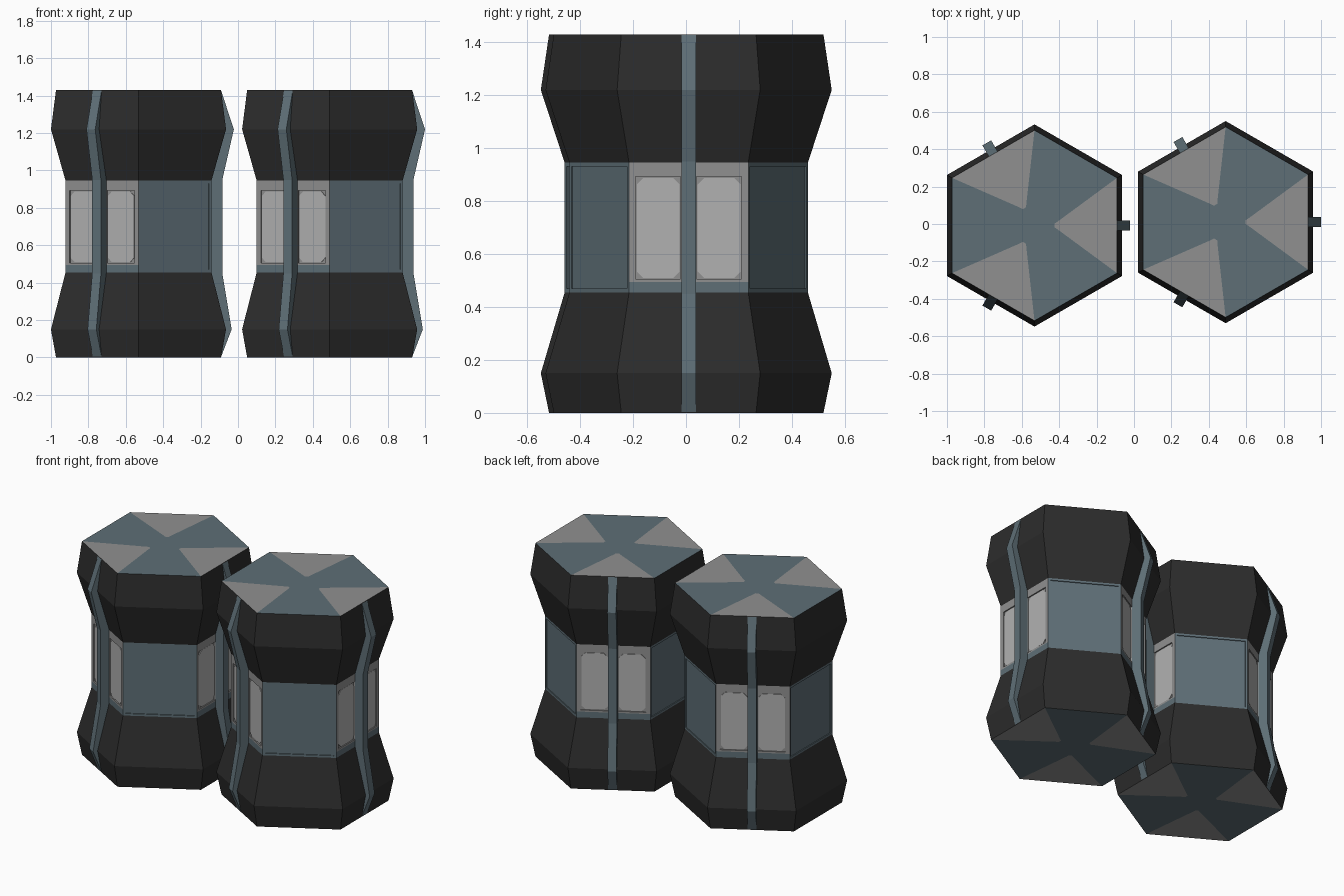
import bpy, bmesh, math
from mathutils import Vector

if "Cube" in bpy.data.objects:
    bpy.data.objects.remove(bpy.data.objects["Cube"])

def material(name, rgb):
    m = bpy.data.materials.new(name)
    m.diffuse_color = (*rgb, 1)
    m.use_nodes = True
    m.node_tree.nodes["Principled BSDF"].inputs["Base Color"].default_value = m.diffuse_color
    return m

DARK = material("charcoal", (0.025, 0.025, 0.025))
BLUE = material("slate blue", (0.112, 0.158, 0.182))
GREY = material("mid grey", (0.28, 0.28, 0.28))
LIGHT = material("light grey", (0.44, 0.44, 0.44))
MATS = [DARK, BLUE, GREY, LIGHT]
D, B, G, L = range(4)
TAN30 = math.tan(math.radians(30))
CAP, MID, TOP = 0.441, 0.39, 1.43
Z0, Z1 = 0.455, 0.945

def pt(side, a, u, z):
    """Point on a hexagon side: a outward, u along the side, z up."""
    t = math.radians(60 * side)
    return Vector((a * math.cos(t) - u * math.sin(t), a * math.sin(t) + u * math.cos(t), z))

def add_face(bm, points, mat):
    f = bm.faces.new([bm.verts.new(p) for p in points])
    f.material_index = mat
    return f

def rect(side, a, u0, u1, z0, z1):
    return [pt(side, a, u0, z0), pt(side, a, u1, z0), pt(side, a, u1, z1), pt(side, a, u0, z1)]

def ring(bm, outer, inner, mat):
    n = len(outer)
    for i in range(n):
        j = (i + 1) % n
        add_face(bm, [outer[i], outer[j], inner[j], inner[i]], mat)

def finish(bm, name, loc, recalc=False):
    bmesh.ops.remove_doubles(bm, verts=bm.verts, dist=0.0001)
    if recalc:
        bmesh.ops.recalc_face_normals(bm, faces=bm.faces)
    me = bpy.data.meshes.new(name)
    bm.to_mesh(me)
    bm.free()
    for m in MATS:
        me.materials.append(m)
    ob = bpy.data.objects.new(name, me)
    ob.location = loc
    bpy.context.collection.objects.link(ob)

def shell(name, loc, profile):
    """Flared dark hexagonal shell."""
    bm = bmesh.new()
    for s in range(6):
        for (a, z), (b, w) in zip(profile, profile[1:]):
            add_face(bm, [pt(s, a, -a * TAN30, z), pt(s, a, a * TAN30, z),
                          pt(s, b, b * TAN30, w), pt(s, b, -b * TAN30, w)], D)
    finish(bm, name, loc)

def cap(name, loc, z, up):
    """Blue hexagon with three grey wedges on the strut sides."""
    bm = bmesh.new()
    blue = []
    c = CAP * TAN30
    for s in (0, 2, 4):
        wedge = [pt(s, a, u, z) for a, u in
                 ((CAP, -c), (0.125, -0.022), (0.107, -0.01), (0.107, 0.01), (0.125, 0.022), (CAP, c))]
        add_face(bm, wedge[::-1] if up else wedge, G)
        blue += wedge
    add_face(bm, blue if up else blue[::-1], B)
    for f in bm.faces:
        f.normal_update()
        if (f.normal.z > 0) != up:
            f.normal_flip()
    finish(bm, name, loc)

def window(bm, s, u0, u1, sign):
    """Grey frame, recess and a chamfered light pane."""
    lo, hi = sorted((sign * 0.03, sign * 0.2))
    outer = rect(s, MID, u0, u1, 0.494, Z1)
    edge = rect(s, MID, lo, hi, 0.505, 0.892)
    floor = rect(s, MID - 0.008, lo, hi, 0.505, 0.892)
    ring(bm, outer, edge, G)
    ring(bm, edge, floor, G)
    add_face(bm, floor, G)
    a, m, k = MID - 0.004, 0.004, 0.025
    x0, x1, y0, y1 = lo + m, hi - m, 0.509, 0.888
    pane = [(x0 + k, y0), (x1 - k, y0), (x1, y0 + k), (x1, y1 - k),
            (x1 - k, y1), (x0 + k, y1), (x0, y1 - k), (x0, y0 + k)]
    front = [pt(s, a, u, z) for u, z in pane]
    add_face(bm, front, L)
    ring(bm, [pt(s, a - 0.004, u, z) for u, z in pane], front, L)

def waist(name, loc):
    """Middle band: windows on strut sides, plain recessed panels between."""
    bm = bmesh.new()
    h = MID * TAN30
    for s in range(6):
        if s % 2 == 0:
            add_face(bm, rect(s, MID, -h, h, Z0, 0.494), B)
            window(bm, s, -h, 0, -1)
            window(bm, s, 0, h, 1)
        else:
            outer = rect(s, MID, -h, h, Z0, Z1)
            edge = rect(s, MID, -h + 0.014, h - 0.014, Z0 + 0.014, Z1 - 0.014)
            floor = rect(s, MID - 0.006, -h + 0.014, h - 0.014, Z0 + 0.014, Z1 - 0.014)
            ring(bm, outer, edge, B)
            ring(bm, edge, floor, B)
            add_face(bm, floor, B)
    finish(bm, name, loc)

def strut(name, loc, s):
    """Bent vertical rib following the silhouette."""
    prof = [(0.36, 0.002), (CAP, 0.002), (0.498, 0.15), (0.448, 0.45), (0.448, 0.95),
            (0.51, 1.22), (CAP, TOP - 0.002), (0.36, TOP - 0.002)]
    bm = bmesh.new()
    w = 0.027
    left = [pt(s, a, -w, z) for a, z in prof]
    right = [pt(s, a, w, z) for a, z in prof]
    add_face(bm, left, B)
    add_face(bm, right[::-1], B)
    ring(bm, left, right, B)
    finish(bm, name, loc, recalc=True)

# Two identical barrels side by side
for tag, loc in (("left", (-0.532, -0.008, 0)), ("right", (0.49, 0.01, 0))):
    shell(tag + "_lower_shell", loc, [(CAP, 0), (0.468, 0.15), (MID, Z0)])
    shell(tag + "_upper_shell", loc, [(MID, Z1), (0.468, 1.22), (CAP, TOP)])
    cap(tag + "_bottom_cap", loc, 0, False)
    cap(tag + "_top_cap", loc, TOP, True)
    waist(tag + "_waist", loc)
    for s in (0, 2, 4):
        strut(f"{tag}_strut_{s // 2 + 1}", loc, s)
